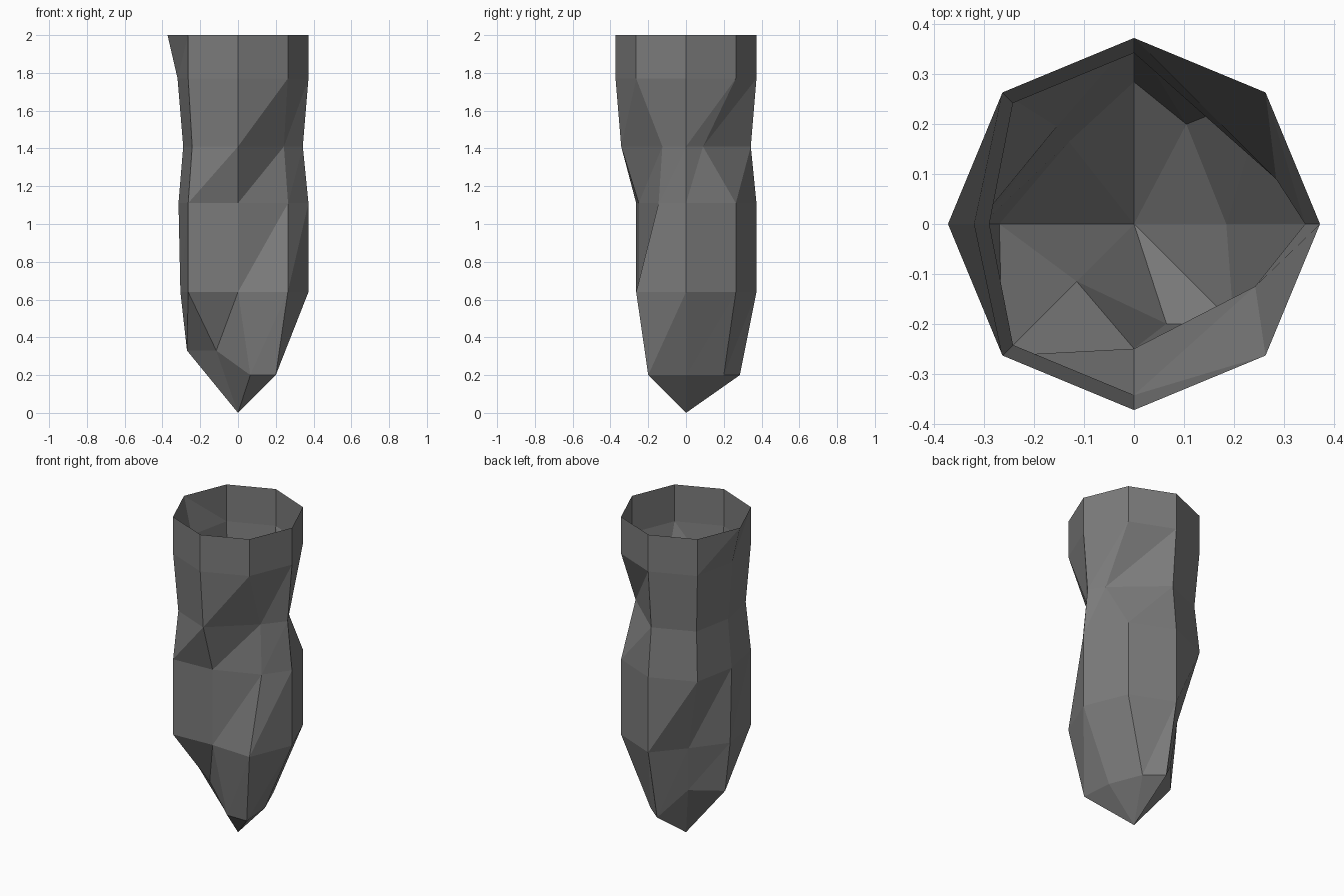
import bpy, bmesh, math

if "Cube" in bpy.data.objects:
    bpy.data.objects.remove(bpy.data.objects["Cube"])

# Open eight-sided tapered rock tube: (height, regular radius) per ring
SIDES = 8
RINGS = [(0.2, 0.2), (0.64, 0.373), (1.11, 0.373), (1.41, 0.343), (1.77, 0.373), (2.0, 0.373)]

# Chipped corners that leave the regular ring: (ring, side) -> x, y, z
CHIPS = {
    (0, 0): (0.185, 0, 0.2), (0, 1): (0.105, 0.2, 0.2), (0, 2): (0, 0.285, 0.2),
    (0, 3): (-0.13, 0.165, 0.36), (0, 4): (-0.27, 0, 0.33), (0, 5): (-0.115, -0.115, 0.33),
    (0, 6): (0.065, -0.2, 0.2), (0, 7): (0.2, -0.2, 0.2),
    (1, 3): (-0.155, 0.195, 0.64), (1, 4): (-0.305, 0, 0.64), (1, 6): (0, -0.25, 0.64),
    (2, 4): (-0.315, 0, 1.11), (2, 6): (0, -0.25, 1.11), (2, 7): (0.265, -0.145, 1.11),
    (3, 1): (0.285, 0.09, 1.41), (3, 4): (-0.29, 0, 1.41), (3, 7): (0.243, -0.125, 1.41),
    (4, 4): (-0.32, 0, 1.77),
}

stone = bpy.data.materials.new("dark grey stone")
stone.diffuse_color = (0.2, 0.2, 0.2, 1)
stone.use_nodes = True
stone.node_tree.nodes["Principled BSDF"].inputs["Base Color"].default_value = stone.diffuse_color

bm = bmesh.new()
rings = []
for k, (z, r) in enumerate(RINGS):
    ring = []
    for i in range(SIDES):
        a = math.tau * i / SIDES
        ring.append(bm.verts.new(CHIPS.get((k, i), (r * math.cos(a), r * math.sin(a), z))))
    rings.append(ring)

# Pointed bottom
tip = bm.verts.new((0, 0, 0))
for i in range(SIDES):
    bm.faces.new((tip, rings[0][(i + 1) % SIDES], rings[0][i]))

# Side walls, split into flat facets
for low, high in zip(rings, rings[1:]):
    for i in range(SIDES):
        j = (i + 1) % SIDES
        bm.faces.new((low[i], low[j], high[j]))
        bm.faces.new((low[i], high[j], high[i]))

mesh = bpy.data.meshes.new("rock_spike")
bm.to_mesh(mesh)
bm.free()
mesh.materials.append(stone)
bpy.context.collection.objects.link(bpy.data.objects.new("rock_spike", mesh))
